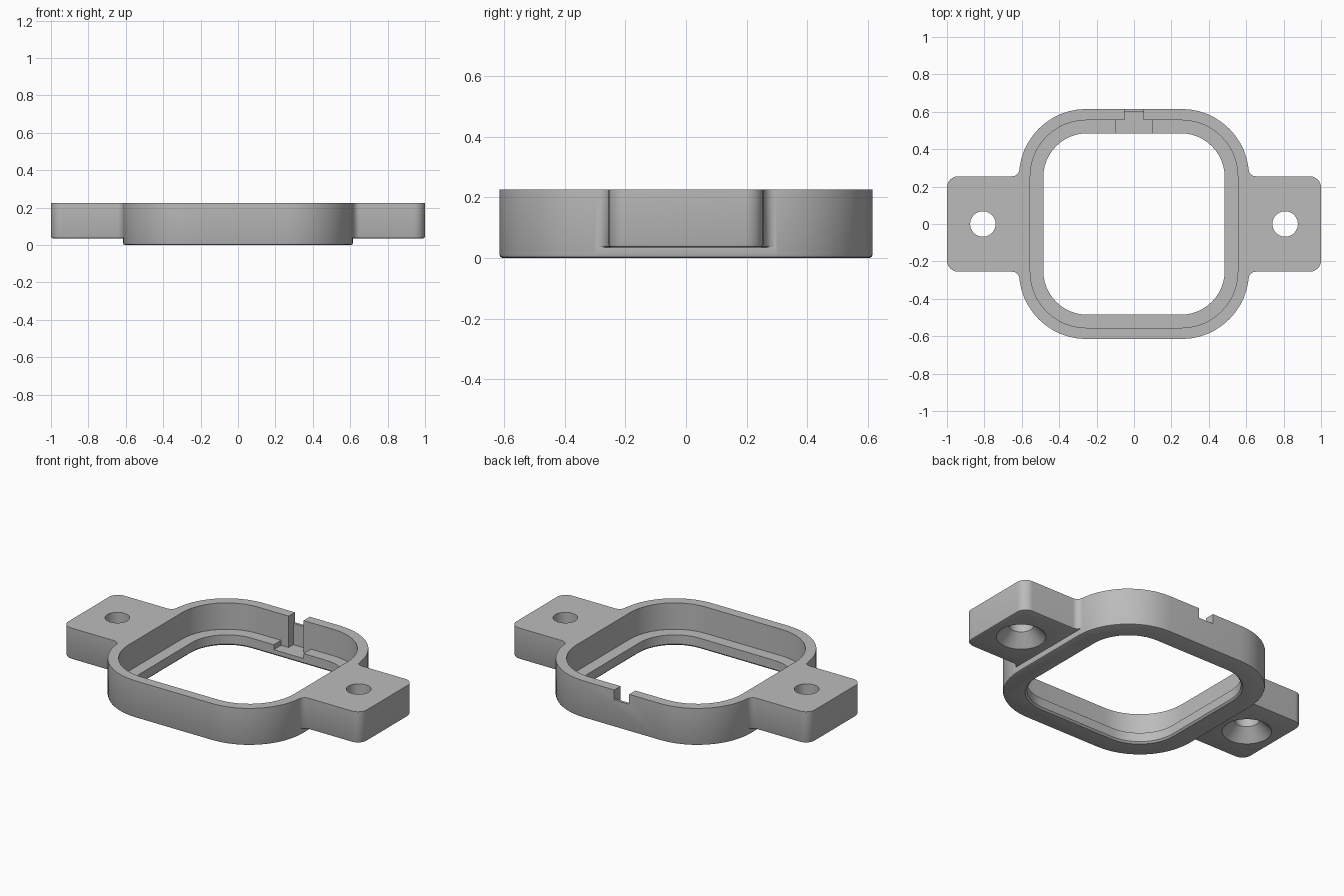
import bpy
import bmesh
from math import pi, sin, cos, tan
from mathutils import Vector

if "Cube" in bpy.data.objects:
    bpy.data.objects.remove(bpy.data.objects["Cube"], do_unlink=True)

TOP, EAR_BOTTOM, LEDGE, RECESS = 0.225, 0.035, 0.065, 0.035

grey = bpy.data.materials.new("plain grey")
grey.use_nodes = True
colour = (0.5, 0.5, 0.5, 1)
grey.diffuse_color = colour
grey.node_tree.nodes["Principled BSDF"].inputs["Base Color"].default_value = colour


def rounded(corners, steps=12):
    """Closed outline from (x, y, radius) corners, each replaced by an arc."""
    points = []
    for i, (x, y, r) in enumerate(corners):
        p = Vector((x, y))
        a = (Vector(corners[i - 1][:2]) - p).normalized()
        b = (Vector(corners[(i + 1) % len(corners)][:2]) - p).normalized()
        if r == 0:
            points.append(p)
            continue
        half = a.angle(b) / 2
        centre = p + (a + b).normalized() * (r / sin(half))
        start = p + a * (r / tan(half)) - centre
        end = p + b * (r / tan(half)) - centre
        sweep = start.angle_signed(end)
        for k in range(steps + 1):
            t = -sweep * k / steps
            points.append(centre + Vector((start.x * cos(t) - start.y * sin(t),
                                           start.x * sin(t) + start.y * cos(t))))
    return points


def square(half, radius):
    return rounded([(-half, -half, radius), (half, -half, radius),
                    (half, half, radius), (-half, half, radius)])


def circle(x, radius, steps=48):
    return [Vector((x + radius * cos(2 * pi * k / steps), radius * sin(2 * pi * k / steps)))
            for k in range(steps)]


def box(x, y0, y1):
    return [Vector(p) for p in ((-x, y0), (x, y0), (x, y1), (-x, y1))]


def loft(name, layers):
    """Solid through matching outlines stacked as (outline, z)."""
    bm = bmesh.new()
    rings = [[bm.verts.new((p.x, p.y, z)) for p in outline] for outline, z in layers]
    n = len(rings[0])
    for low, high in zip(rings, rings[1:]):
        for i in range(n):
            j = (i + 1) % n
            bm.faces.new((low[i], low[j], high[j], high[i]))
    bm.faces.new(rings[0][::-1])
    bm.faces.new(rings[-1])
    bmesh.ops.recalc_face_normals(bm, faces=bm.faces)
    mesh = bpy.data.meshes.new(name)
    bm.to_mesh(mesh)
    bm.free()
    mesh.materials.append(grey)
    obj = bpy.data.objects.new(name, mesh)
    bpy.context.collection.objects.link(obj)
    return obj


def combine(target, tool, operation):
    mod = target.modifiers.new(tool.name, "BOOLEAN")
    mod.operation, mod.object, mod.solver = operation, tool, "EXACT"
    bpy.context.view_layer.update()
    graph = bpy.context.evaluated_depsgraph_get()
    mesh = bpy.data.meshes.new_from_object(target.evaluated_get(graph))
    target.modifiers.clear()
    target.data = mesh
    bpy.data.objects.remove(tool, do_unlink=True)


def ear_outline(side, d):
    """Mounting ear with rounded tips and a fillet into the ring, inset by d."""
    w, tip = 0.255 - d, 1 - d
    corners = [(0.58, -0.295, 0), (0.613, -0.295, 0), (0.613, -w, 0.039 - d), (tip, -w, 0.06 - d),
               (tip, w, 0.06 - d), (0.613, w, 0.039 - d), (0.613, 0.295, 0), (0.58, 0.295, 0)]
    return rounded([(side * x, y, r) for x, y, r in corners], 8)


# Ring body with softly rounded bottom edge
frame = loft("mounting_frame", [(square(0.605, 0.35), 0), (square(0.612, 0.357), 0.003),
                                (square(0.615, 0.36), 0.01), (square(0.615, 0.36), TOP)])

# Mounting ears
for side in (-1, 1):
    ear = loft("ear", [(ear_outline(side, 0.01), EAR_BOTTOM),
                       (ear_outline(side, 0.003), EAR_BOTTOM + 0.003),
                       (ear_outline(side, 0), EAR_BOTTOM + 0.01),
                       (ear_outline(side, 0), TOP)])
    combine(frame, ear, "UNION")

# Pocket above the ledge, and the opening through it
combine(frame, loft("pocket", [(square(0.555, 0.3), LEDGE), (square(0.555, 0.3), 0.4)]), "DIFFERENCE")
combine(frame, loft("opening", [(square(0.505, 0.255), -0.01), (square(0.495, 0.245), 0),
                                (square(0.485, 0.235), 0.01), (square(0.485, 0.235), 0.3)]), "DIFFERENCE")

# Rear ledge recess, inner wall slot and rim notch
for name, half, y0, y1, z in (("recess", 0.1, 0.4, 0.555, RECESS),
                              ("slot", 0.05, 0.45, 0.6, RECESS),
                              ("notch", 0.05, 0.5, 0.7, 0.165)):
    outline = box(half, y0, y1)
    # The recess stays below the pocket so it leaves the wall untouched
    top = 0.15 if name == "recess" else 0.4
    combine(frame, loft(name, [(outline, z), (outline, top)]), "DIFFERENCE")

# Countersunk screw holes, widening downwards
for side in (-1, 1):
    x = side * 0.808
    hole = loft("screw_hole", [(circle(x, 0.136), 0), (circle(x, 0.136), EAR_BOTTOM),
                               (circle(x, 0.068), EAR_BOTTOM + 0.07), (circle(x, 0.068), 0.4)])
    combine(frame, hole, "DIFFERENCE")

# Smooth curves, crisp edges
bpy.ops.object.select_all(action="DESELECT")
frame.select_set(True)
bpy.context.view_layer.objects.active = frame
bpy.ops.object.shade_smooth_by_angle(angle=pi / 6)
